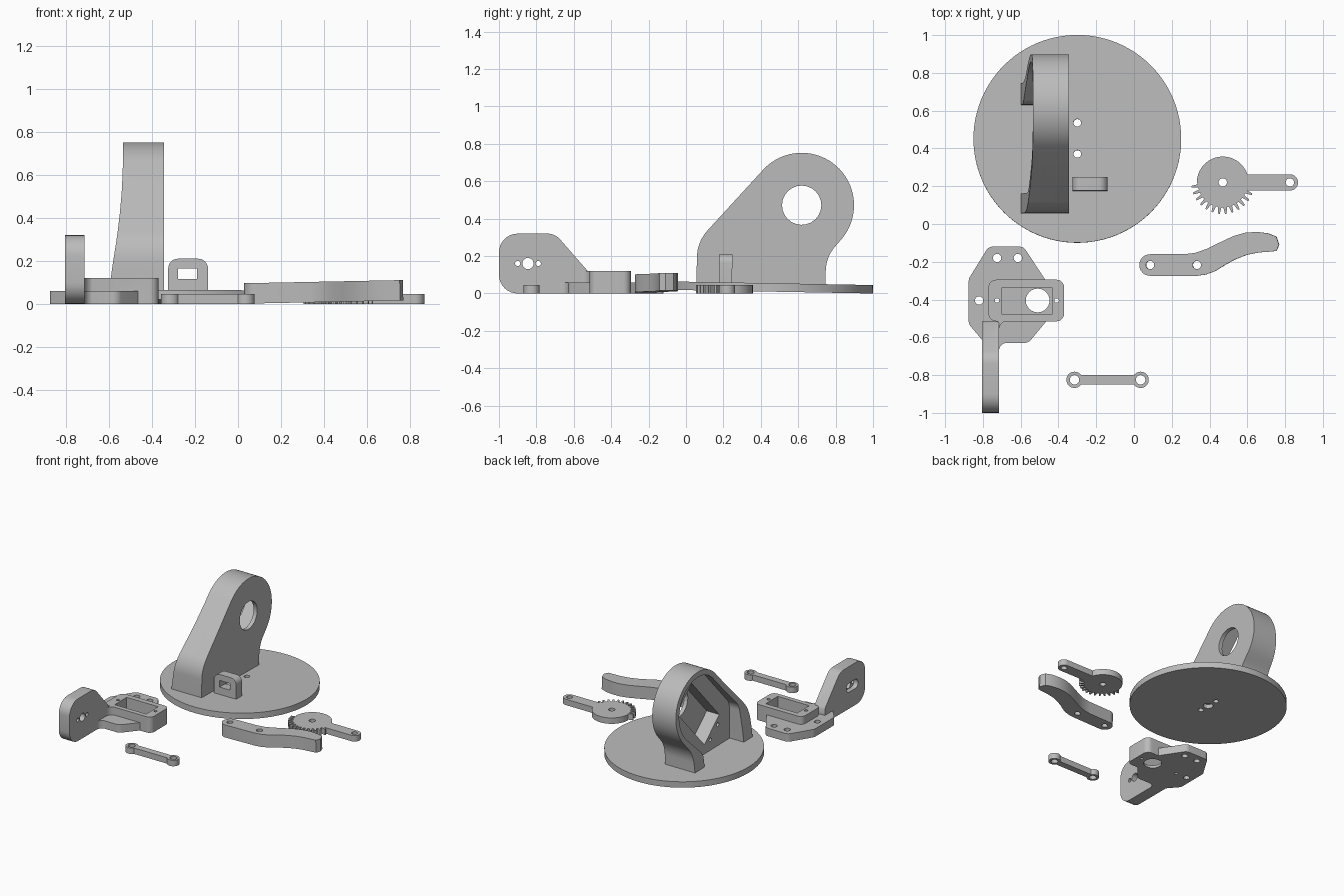
import bpy, bmesh
from math import sin, cos, tan, pi, atan2, radians
from mathutils import Vector, Matrix

if "Cube" in bpy.data.objects:
    bpy.data.objects.remove(bpy.data.objects["Cube"], do_unlink=True)

grey = bpy.data.materials.new("plain grey plastic")
grey.use_nodes = True
grey.diffuse_color = (0.5, 0.5, 0.5, 1)
grey.node_tree.nodes["Principled BSDF"].inputs["Base Color"].default_value = (0.5, 0.5, 0.5, 1)


def arc(cx, cy, r, start=0, end=360, n=32):
    """Points along an arc; a full turn leaves out the repeated end."""
    last = n if end - start == 360 else n + 1
    return [(cx + r * cos(radians(start + (end - start) * i / n)),
             cy + r * sin(radians(start + (end - start) * i / n))) for i in range(last)]


def rounded(corners, n=8):
    """Outline from (x, y, radius) corners; plain (x, y) corners stay sharp."""
    out = []
    for i, c in enumerate(corners):
        p = Vector(c[:2])
        if len(c) < 3:
            out.append(tuple(p))
            continue
        a = (Vector(corners[i - 1][:2]) - p).normalized()
        b = (Vector(corners[(i + 1) % len(corners)][:2]) - p).normalized()
        half = a.angle(b) / 2
        centre = p + (a + b).normalized() * c[2] / sin(half)
        s, e = [p + d * c[2] / tan(half) - centre for d in (a, b)]
        a0 = atan2(s.y, s.x)
        turn = (atan2(e.y, e.x) - a0 + pi) % (2 * pi) - pi
        out += [(centre.x + c[2] * cos(a0 + turn * k / n),
                 centre.y + c[2] * sin(a0 + turn * k / n)) for k in range(n + 1)]
    return out


def box(x0, y0, x1, y1, r=0):
    pts = [(x0, y0), (x1, y0), (x1, y1), (x0, y1)]
    return rounded([(*p, r) for p in pts]) if r else pts


def prism(name, outline, lo, hi, axis="z"):
    """Extrude a flat outline along an axis."""
    place = {"z": lambda a, b, c: (a, b, c),
             "x": lambda a, b, c: (c, a, b),
             "y": lambda a, b, c: (a, c, b)}[axis]
    bm = bmesh.new()
    face = bm.faces.new([bm.verts.new(place(a, b, lo)) for a, b in outline])
    top = bmesh.ops.extrude_face_region(bm, geom=[face], use_keep_orig=True)["geom"]
    shift = Vector(place(0, 0, hi - lo))
    bmesh.ops.translate(bm, vec=shift, verts=[v for v in top if isinstance(v, bmesh.types.BMVert)])
    bmesh.ops.recalc_face_normals(bm, faces=bm.faces)
    mesh = bpy.data.meshes.new(name)
    bm.to_mesh(mesh)
    bm.free()
    mesh.materials.append(grey)
    obj = bpy.data.objects.new(name, mesh)
    bpy.context.collection.objects.link(obj)
    return obj


def combine(obj, tools, operation="DIFFERENCE"):
    """Apply a boolean with each tool, then discard the tools."""
    for tool in tools:
        mod = obj.modifiers.new("combine", "BOOLEAN")
        mod.operation, mod.solver, mod.object = operation, "EXACT", tool
    graph = bpy.context.evaluated_depsgraph_get()
    graph.update()
    mesh = bpy.data.meshes.new_from_object(obj.evaluated_get(graph))
    obj.modifiers.clear()
    obj.data = mesh
    for tool in tools:
        bpy.data.objects.remove(tool, do_unlink=True)


def drill(obj, holes, lo=-1, hi=1, axis="z"):
    combine(obj, [prism("drill", arc(a, b, r, n=24), lo, hi, axis) for a, b, r in holes])


# Round base with two screw holes and a small recess underneath
base = prism("round_base", arc(-0.3, 0.45, 0.55, n=96), 0, 0.045)
drill(base, [(-0.3, 0.535, 0.02), (-0.3, 0.37, 0.02)])
drill(base, [(-0.3, 0.45, 0.035)], -0.1, 0.03)

# Leaning tower: hollow at the back, curved rear edge, slanted motor pocket
cy, cz = 0.61, 0.465
tower = prism("tower", rounded([(0.745, 0.03), (0.055, 0.03), (0.055, 0.26, 0.22), (0.4, 0.65)])[1:-1] +
              arc(cy, cz, 0.28, 139, -40, 40) +
              rounded([(0.824, 0.285), (0.745, 0.19, 0.2), (0.745, 0.03)])[1:],
              -0.6, -0.345, "x")
hollow = prism("hollow", rounded([(0.63, 0.02), (0.16, 0.02), (0.16, 0.317, 0.1), (0.43, 0.623)])[1:-1] +
               arc(cy, cz, 0.24, 139, -40, 40) +
               rounded([(0.794, 0.311), (0.63, 0.14, 0.08), (0.63, 0.02)])[1:],
               -0.7, -0.48, "x")
rear = prism("rear_curve", [(-0.601, 0.02), (-0.59, 0.12), (-0.58, 0.19), (-0.569, 0.26), (-0.559, 0.33),
                            (-0.55, 0.41), (-0.542, 0.5), (-0.537, 0.6), (-0.534, 0.8),
                            (-0.7, 0.8), (-0.7, 0.02)], -0.1, 1.1, "y")
along, side = Vector((-0.66, -0.75)), Vector((-0.75, 0.66))
spot = lambda u, v: tuple(Vector((cy, cz)) + along * u + side * v)
pocket = prism("motor_pocket", [spot(-0.13, -0.12), spot(0.36, -0.12), spot(0.36, 0.12), spot(-0.13, 0.12)],
               -0.55, -0.375, "x")
combine(tower, [hollow, rear, pocket])
drill(tower, [(cy, cz, 0.105)], axis="x")
drill(tower, [(*spot(u, v), 0.014) for u in (-0.17, 0.4) for v in (-0.06, 0.06)], -0.6, -0.4, "x")

# Cable tab with a window
tab = prism("cable_tab", rounded([(-0.325, 0.03), (-0.14, 0.03), (-0.14, 0.195, 0.045),
                                  (-0.325, 0.195, 0.045)]), 0.175, 0.245, "y")
combine(tab, [prism("window", box(-0.28, 0.1, -0.19, 0.15), 0, 1, "y")])

# The base assembly rests at a slight tilt
tilt = Matrix.Translation((0, 1, 0)) @ Matrix.Rotation(-0.018, 4, "X") @ Matrix.Translation((0, -1, 0))
for part in (base, tower, tab):
    part.data.transform(tilt)

# Bracket: plate, motor box, upright arm and concave fillets
bracket = prism("bracket", rounded([(-0.77, -0.12, 0.04), (-0.585, -0.12, 0.04), (-0.46, -0.31, 0.03),
                                    (-0.46, -0.51, 0.03), (-0.56, -0.63, 0.05), (-0.79, -0.63, 0.01),
                                    (-0.875, -0.53, 0.04), (-0.875, -0.29, 0.04)]), 0, 0.06)
motor_box = prism("motor_box", box(-0.77, -0.515, -0.37, -0.295, 0.04), 0, 0.12)
arm = prism("arm", rounded([(-0.515, 0), (-1, 0, 0.1), (-1, 0.32, 0.1), (-0.7, 0.32, 0.09),
                            (-0.525, 0.12), (-0.515, 0.1)]), -0.805, -0.715, "x")
fillets = [prism("fillet", [(-0.72, y0 + 0.005)] + arc(-0.715 + r, y0 - r, r, 180, 90, 8), 0, h)
           for y0, r, h in ((-0.512, 0.05, 0.12), (-0.628, 0.045, 0.06))]
combine(bracket, [motor_box, arm] + fillets, "UNION")
combine(bracket, [prism("cavity", box(-0.7, -0.48, -0.435, -0.335), 0.02, 0.2),
                  prism("horn_slot", box(-0.915, 0.125, -0.775, 0.195, 0.034), -0.9, -0.77, "x")])
drill(bracket, [(-0.51, -0.405, 0.063), (-0.725, -0.405, 0.012), (-0.41, -0.405, 0.012),
                (-0.725, -0.18, 0.022), (-0.615, -0.18, 0.022), (-0.82, -0.405, 0.022)])
drill(bracket, [(-0.845, 0.16, 0.03), (-0.9, 0.16, 0.014), (-0.79, 0.16, 0.014)], axis="x")

# Link rod with an eye at each end
link = prism("link_rod", box(-0.315, -0.85, 0.035, -0.8), 0, 0.045)
combine(link, [prism("eye", arc(x, -0.825, 0.043), 0, 0.045) for x in (-0.315, 0.035)], "UNION")
drill(link, [(-0.315, -0.825, 0.025), (0.035, -0.825, 0.025)])

# Gear sector with a lever
gx, gy, teeth = 0.47, 0.22, 13
outline = arc(gx, gy, 0.137, 0, 180, 40)
for i in range(teeth):
    mid = 188 + i * 150 / (teeth - 1)
    for offset, radius in ((-4, 0.132), (-1.6, 0.167), (1.6, 0.167), (4, 0.132)):
        angle = radians(mid + offset)
        outline.append((gx + radius * cos(angle), gy + radius * sin(angle)))
gear = prism("gear_lever", outline, 0, 0.045)
combine(gear, [prism("lever", rounded([(gx, 0.177), (0.868, 0.177, 0.0425),
                                       (0.868, 0.263, 0.0425), (gx, 0.263)]), 0, 0.045)], "UNION")
drill(gear, [(gx, gy, 0.022), (0.825, gy, 0.022)])

# Curved gripper finger, lying at a slight tilt
finger = prism("gripper_finger", arc(0.087, -0.217, 0.057, 90, 270, 16) +
               [(0.335, -0.274), (0.38, -0.268), (0.43, -0.25), (0.49, -0.213), (0.54, -0.186), (0.6, -0.163),
                (0.66, -0.151), (0.71, -0.147), (0.755, -0.143), (0.77, -0.11), (0.755, -0.067), (0.71, -0.049),
                (0.65, -0.042), (0.59, -0.046), (0.53, -0.063), (0.46, -0.096), (0.39, -0.13), (0.33, -0.152),
                (0.27, -0.16)], 0, 0.095)
drill(finger, [(0.087, -0.217, 0.022), (0.335, -0.217, 0.022)])
finger.data.transform(Matrix.Rotation(-0.02, 4, "Y"))

# Smooth the curves and keep the edges sharp
bpy.ops.object.select_all(action="DESELECT")
for part in (base, tower, tab, bracket, link, gear, finger):
    part.select_set(True)
bpy.context.view_layer.objects.active = base
bpy.ops.object.shade_smooth_by_angle(angle=radians(30))
